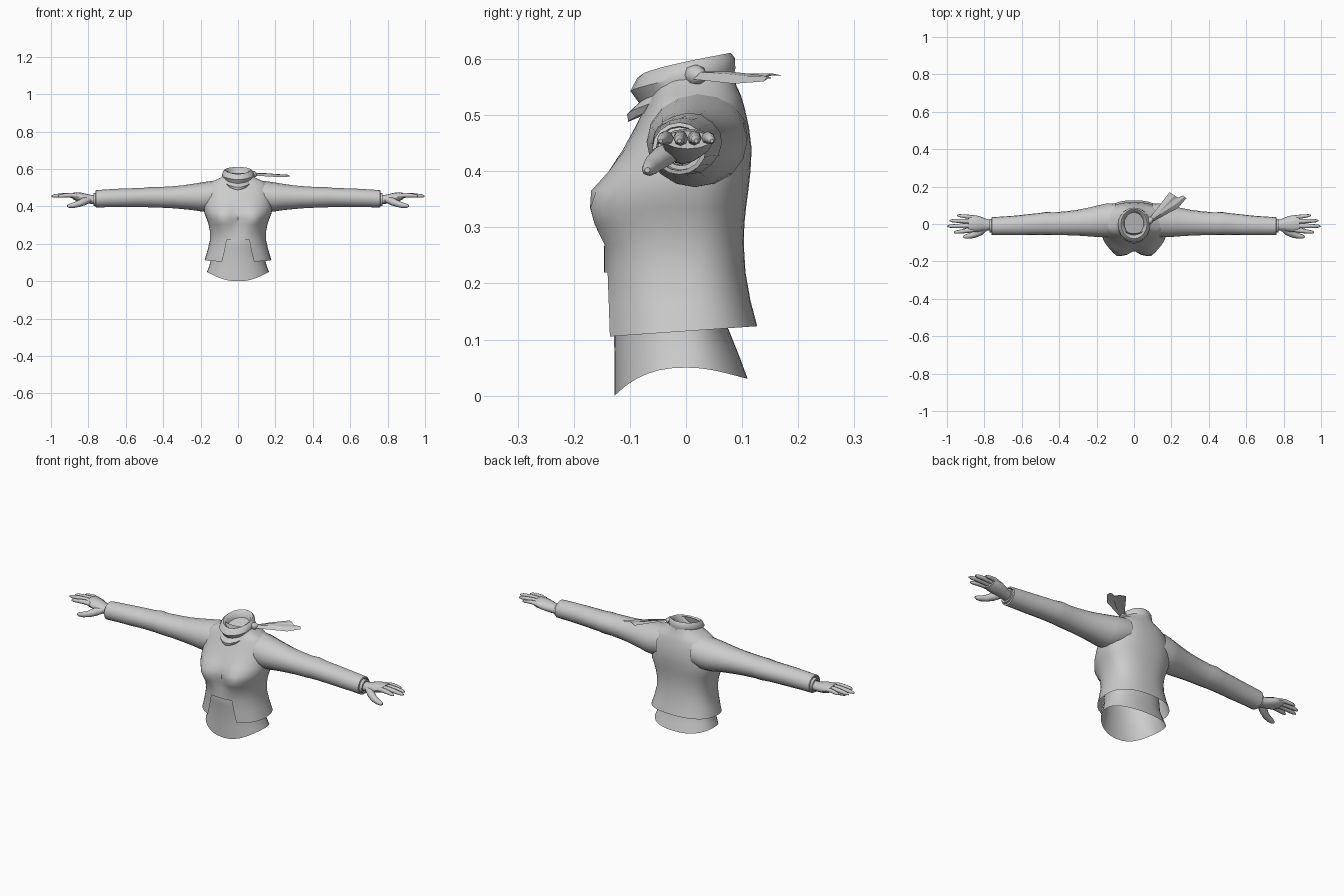
import bpy, bmesh, math
from mathutils import Vector
from math import sin, cos, pi, exp

if "Cube" in bpy.data.objects:
    bpy.data.objects.remove(bpy.data.objects["Cube"])


def loft(name, rings, cap_start=False, cap_end=False, keep=None, mirror=False, angle=50):
    """Skin a list of closed point rings; keep(ring, column) can leave openings."""
    bm = bmesh.new()
    vs = [[bm.verts.new(p) for p in r] for r in rings]
    n = len(rings[0])
    for i in range(len(vs) - 1):
        for j in range(n):
            if keep is None or keep(i, j):
                k = (j + 1) % n
                bm.faces.new((vs[i][j], vs[i][k], vs[i + 1][k], vs[i + 1][j]))
    if cap_start:
        bm.faces.new(vs[0][::-1])
    if cap_end:
        bm.faces.new(vs[-1])
    bmesh.ops.delete(bm, geom=[v for v in bm.verts if not v.link_faces], context='VERTS')
    bmesh.ops.recalc_face_normals(bm, faces=bm.faces)
    me = bpy.data.meshes.new(name)
    bm.to_mesh(me)
    bm.free()
    ob = bpy.data.objects.new(name, me)
    bpy.context.collection.objects.link(ob)
    if mirror:
        mod = ob.modifiers.new("mirror", 'MIRROR')
        mod.use_mirror_merge = False
    bpy.ops.object.select_all(action='DESELECT')
    ob.select_set(True)
    bpy.context.view_layer.objects.active = ob
    bpy.ops.object.shade_smooth_by_angle(angle=math.radians(angle))
    return ob


def spow(v, e):
    return math.copysign(abs(v) ** e, v)


def body_ring(z, hw, yf, yb, n=36, e=0.85):
    """Horizontal body section; column 0 is the front centre."""
    pts = []
    for j in range(n):
        a = 2 * pi * j / n
        x = hw * spow(sin(a), e)
        y = (-yf if cos(a) < 0 else yf) * abs(cos(a)) ** e
        if cos(a) < 0:
            y = yb * abs(cos(a)) ** e
        pts.append(Vector((x, y, z)))
    return pts


def x_ring(x, y0, y1, z0, z1, n=16, wob=0.0):
    """Section across an arm or hand, facing x."""
    return [((x), (y0 + y1) / 2 + (y1 - y0) / 2 * cos(2 * pi * j / n) * (1 + wob * sin(3 * 2 * pi * j / n)),
             (z0 + z1) / 2 + (z1 - z0) / 2 * sin(2 * pi * j / n) * (1 + wob * cos(5 * 2 * pi * j / n)))
            for j in range(n)]


def tube(name, path, n=8, mirror=True, flat=1.0):
    """Round tapering tube along (x, y, z, radius) points."""
    P = [Vector(p[:3]) for p in path]
    rings = []
    for i, p in enumerate(P):
        t = (P[min(i + 1, len(P) - 1)] - P[max(i - 1, 0)]).normalized()
        u = t.cross(Vector((0, 0, 1))).normalized()
        w = u.cross(t)
        rings.append([p + path[i][3] * (cos(2 * pi * j / n) * u + flat * sin(2 * pi * j / n) * w)
                      for j in range(n)])
    return loft(name, rings, True, True, mirror=mirror)


# Jacket body with bust shaping and a split front hem
prof = [(.115, .178, -.143, .127), (.165, .163, -.145, .115), (.22, .150, -.147, .106),
        (.27, .151, -.150, .103), (.305, .158, -.162, .104), (.335, .168, -.172, .107),
        (.365, .180, -.166, .111), (.40, .184, -.140, .115), (.44, .178, -.113, .117),
        (.48, .172, -.090, .112), (.515, .160, -.072, .104), (.535, .135, -.062, .098),
        (.552, .095, -.055, .09), (.58, .068, -.05, .083)]
rings = []
for i, p in enumerate(prof):
    r = body_ring(*p)
    bust = exp(-((p[0] - .335) / .06) ** 2)
    for v in r:
        if v.y < 0:
            v.y += bust * .030 * exp(-(v.x / .035) ** 2)
            v.y -= bust * .018 * exp(-((abs(v.x) - .09) / .045) ** 2)
            v.y = max(v.y, -.171)
        if i < 2:
            v.z += .035 * v.y * (2 - i)
            if v.y < -.1 and .05 < abs(v.x) < .085:
                v.x *= 1 + .1 * (2 - i)
    rings.append(r)
loft("jacket_body", rings, keep=lambda i, j: not (i < 2 and (j < 2 or j >= 34)))

# Shirt with a curved hem, continuing up inside the jacket
rings = []
for i, p in enumerate([(0, .166, -.127, .110), (.06, .155, -.127, .095), (.12, .143, -.129, .075),
                       (.18, .136, -.135, .075), (.24, .138, -.143, .085), (.28, .13, -.13, .08)]):
    r = body_ring(*p, e=.9)
    if i < 2:
        for j, v in enumerate(r):
            a = 2 * pi * j / 36
            lift = .05 * sin(a) ** 2 + .015 * (1 - cos(a)) * cos(a) ** 2
            v.z += lift * (1, .35)[i]
    rings.append(r)
loft("shirt", rings)

# Sleeves, with the cuff turned inward
secs = [(.10, -.066, .110, .385, .541, 0), (.15, -.070, .109, .372, .535, 0),
        (.19, -.070, .100, .372, .529, 0), (.24, -.066, .088, .380, .521, 0),
        (.30, -.062, .076, .386, .512, .01), (.36, -.060, .068, .391, .507, .02),
        (.43, -.060, .062, .394, .503, .015), (.47, -.058, .064, .395, .504, .03),
        (.51, -.058, .058, .397, .499, .02), (.57, -.059, .052, .397, .497, .02),
        (.63, -.060, .045, .396, .495, .02), (.70, -.060, .040, .396, .491, .01),
        (.76, -.060, .036, .394, .487, 0), (.762, -.053, .029, .401, .480, 0),
        (.71, -.050, .027, .404, .478, 0)]
loft("sleeves", [x_ring(*s[:5], wob=s[5]) for s in secs], mirror=True)

# Inner cuffs around the wrists
loft("inner_cuffs", [x_ring(*s) for s in [(.70, -.045, .025, .405, .473), (.772, -.046, .028, .402, .472),
                                          (.772, -.038, .020, .410, .464), (.72, -.036, .018, .412, .462)]],
     mirror=True)

# Palms
loft("palms", [x_ring(*s, n=12) for s in [(.72, -.033, .020, .412, .458), (.78, -.034, .024, .413, .460),
                                          (.805, -.038, .034, .416, .466), (.835, -.042, .044, .422, .473),
                                          (.865, -.043, .049, .430, .476), (.885, -.040, .046, .440, .472)]],
     True, True, mirror=True)

# Four fingers, knuckle to tip: base y, tip y, tip x
for name, y0, y1, x1, r in [("index_fingers", -.032, -.045, .963, .0125), ("middle_fingers", -.009, -.012, .998, .013),
                            ("ring_fingers", .014, .018, .985, .0125), ("little_fingers", .036, .046, .945, .011)]:
    pts = []
    for t, k, z in [(0, .95, .456), (.3, 1, .460), (.6, .88, .459), (.88, .7, .456), (1, .3, .454)]:
        pts.append((.862 + (x1 - .862) * t, y0 + (y1 - y0) * t, z, r * k))
    tube(name, pts)

# Thumbs
tube("thumbs", [(.79, -.018, .438, .016), (.825, -.042, .426, .021), (.855, -.058, .413, .017),
                (.88, -.064, .406, .0145), (.902, -.068, .403, .011), (.913, -.069, .402, .005)])

# Scarf wrapped round the neck: lower at the front, with a fold and an inner floor
#   half width, front y, front z, back y, back z
rings = []
for hw, yf, zf, yb, zb in [(.055, -.075, .500, .075, .552), (.066, -.103, .488, .083, .552),
                           (.078, -.105, .502, .087, .562), (.079, -.084, .522, .086, .573),
                           (.086, -.099, .543, .088, .583), (.080, -.087, .566, .087, .602),
                           (.070, -.078, .573, .080, .611), (.058, -.068, .566, .070, .604),
                           (.052, -.058, .540, .062, .575)]:
    ring = []
    for j in range(20):
        a = 2 * pi * j / 20
        c = (1 - cos(a)) / 2
        ring.append((hw * sin(a), (yf + yb) / 2 - (yb - yf) / 2 * cos(a), zf + (zb - zf) * c ** .75))
    rings.append(ring)
loft("scarf_wrap", rings, cap_end=True)

# Scarf knot and two flat tails blown back to one side
tube("scarf_knot", [(.062, .005, .570, .010), (.072, .012, .571, .019), (.088, .022, .571, .018),
                    (.098, .032, .570, .008)], mirror=False)


def tail(name, spine):
    """Thin tapered strip; spine rows are left point, right point, z left, z right."""
    rings = []
    for (ax, ay), (bx, by), za, zb in spine:
        m = ((ax + bx) / 2, (ay + by) / 2, (za + zb) / 2 + .006)
        rings.append([(ax, ay, za), m, (bx, by, zb), (m[0], m[1], m[2] - .004)])
    loft(name, rings, True, True, angle=20)


tail("scarf_tail_back", [((.078, .025), (.092, .012), .572, .566), ((.125, .085), (.165, .066), .574, .562),
                         ((.19, .17), (.245, .135), .571, .566)])
tail("scarf_tail_front", [((.080, .022), (.092, .010), .578, .564), ((.145, .075), (.165, .048), .578, .560),
                          ((.215, .13), (.235, .085), .572, .556), ((.262, .153), (.28, .138), .566, .560)])
